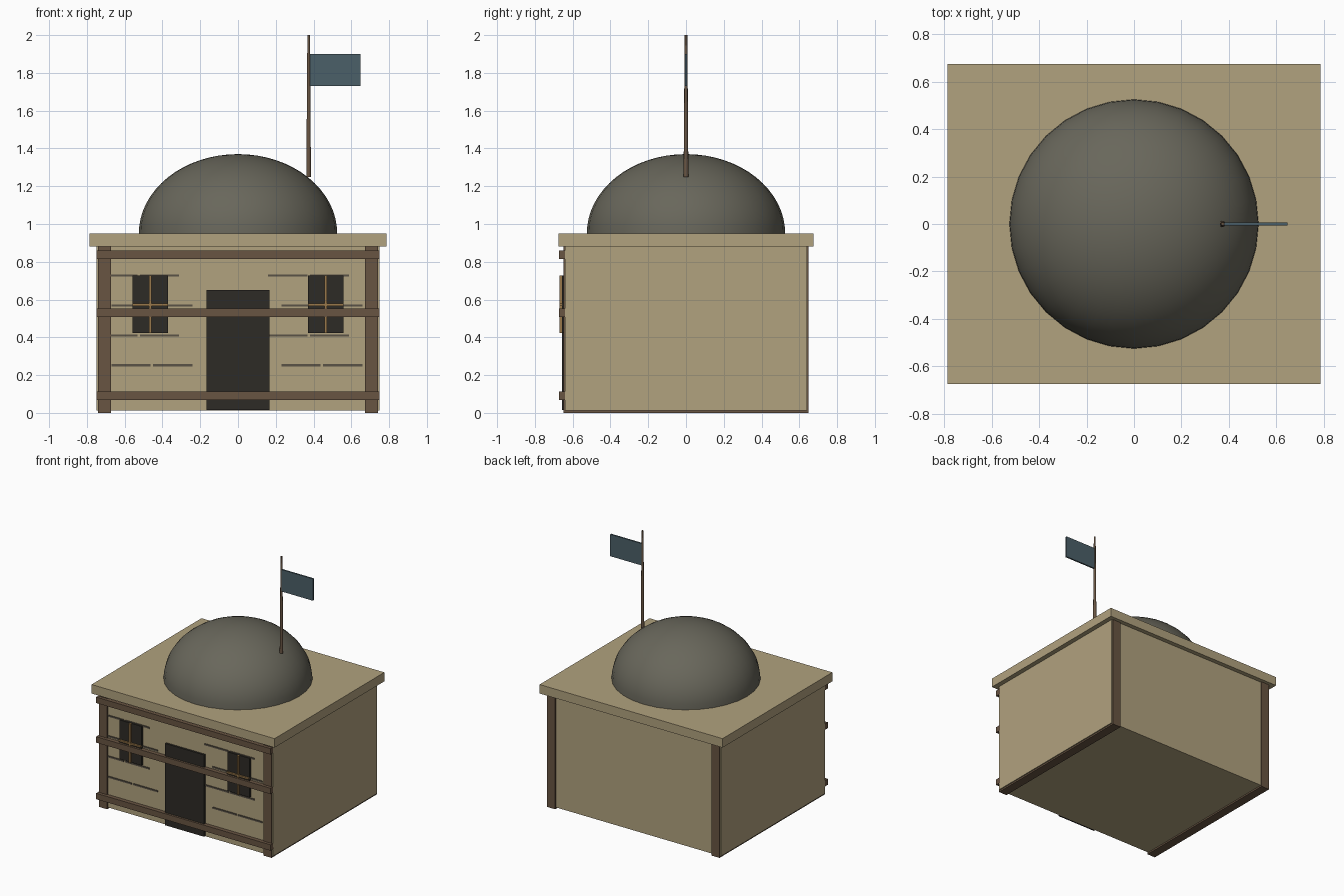
import bpy, bmesh
from math import radians

if "Cube" in bpy.data.objects:
    bpy.data.objects.remove(bpy.data.objects["Cube"])


def material(name, rgb):
    m = bpy.data.materials.new(name)
    m.diffuse_color = (*rgb, 1)
    m.use_nodes = True
    m.node_tree.nodes["Principled BSDF"].inputs["Base Color"].default_value = m.diffuse_color
    return m


PLASTER = material("plaster", (0.44, 0.36, 0.21))
TIMBER = material("timber", (0.14, 0.09, 0.055))
DARK = material("dark", (0.027, 0.024, 0.019))
STONE = material("dome_stone", (0.14, 0.135, 0.105))
MORTAR = material("mortar", (0.10, 0.084, 0.062))
BRASS = material("window_bar", (0.32, 0.19, 0.07))
CLOTH = material("cloth", (0.07, 0.115, 0.14))


def finish(name, bm, mat):
    me = bpy.data.meshes.new(name)
    bm.to_mesh(me)
    bm.free()
    me.materials.append(mat)
    ob = bpy.data.objects.new(name, me)
    bpy.context.collection.objects.link(ob)
    return ob


def box(name, x, y, z, mat):
    """Box from (min, max) ranges on each axis."""
    bm = bmesh.new()
    bmesh.ops.create_cube(bm, size=1)
    for v in bm.verts:
        v.co = [r[0] if c < 0 else r[1] for c, r in zip(v.co, (x, y, z))]
    return finish(name, bm, mat)


def smooth(ob, angle):
    bpy.ops.object.select_all(action='DESELECT')
    ob.select_set(True)
    bpy.context.view_layer.objects.active = ob
    bpy.ops.object.shade_smooth_by_angle(angle=radians(angle))


# Walls and roof slab
box("walls", (-0.75, 0.75), (-0.64, 0.64), (0.012, 0.88), PLASTER)
box("roof_slab", (-0.787, 0.787), (-0.675, 0.675), (0.88, 0.95), PLASTER)

# Timber frames running through the walls at both sides
for side, s in (("left", -1), ("right", 1)):
    box(f"{side}_post_frame", sorted((s * 0.672, s * 0.742)),
        (-0.648, 0.648), (0, 0.88), TIMBER)

# Horizontal beams across the front
for name, z in (("lower", 0.09), ("middle", 0.53), ("upper", 0.838)):
    box(f"{name}_beam", (-0.75, 0.75), (-0.672, -0.63), (z - 0.023, z + 0.023), TIMBER)

# Door
box("door", (-0.168, 0.168), (-0.656, -0.63), (0.014, 0.65), DARK)

# Windows with crossed bars
for side, x in (("left", -0.465), ("right", 0.465)):
    box(f"{side}_window", (x - 0.094, x + 0.094), (-0.656, -0.63), (0.424, 0.728), DARK)
    box(f"{side}_window_upright", (x - 0.006, x + 0.006), (-0.67, -0.65), (0.424, 0.728), BRASS)
    box(f"{side}_window_crossbar", (x - 0.094, x + 0.094), (-0.67, -0.65), (0.567, 0.579), BRASS)

# Staggered course lines on the front wall
for row, z in enumerate((0.252, 0.41, 0.568, 0.727)):
    shift = (0.035, -0.035)[row // 1 % 2] if row in (0, 1) else (0.035, -0.035)[row % 2]
    for i, x in enumerate((-0.602, -0.381, 0.298, 0.519)):
        cx = x + shift
        box(f"course_line_{row}_{i}", (cx - 0.104, cx + 0.104),
            (-0.646, -0.63), (z - 0.006, z + 0.006), MORTAR)

# Dome: upper half of a flattened sphere
bm = bmesh.new()
bmesh.ops.create_uvsphere(bm, u_segments=32, v_segments=32, radius=1)
bmesh.ops.bisect_plane(bm, geom=bm.verts[:] + bm.edges[:] + bm.faces[:], dist=1e-4,
                       plane_co=(0, 0, 0), plane_no=(0, 0, 1), clear_inner=True)
bmesh.ops.scale(bm, vec=(0.525, 0.525, 0.42), verts=bm.verts)
bmesh.ops.translate(bm, vec=(0, 0, 0.95), verts=bm.verts)
smooth(finish("dome", bm, STONE), 40)

# Tapered flagpole
bm = bmesh.new()
bmesh.ops.create_cone(bm, cap_ends=True, segments=10, radius1=0.013, radius2=0.007, depth=0.752)
bmesh.ops.translate(bm, vec=(0.374, 0, 1.624), verts=bm.verts)
smooth(finish("flagpole", bm, TIMBER), 40)

# Flag
box("flag", (0.38, 0.648), (-0.006, 0.006), (1.73, 1.90), CLOTH)
